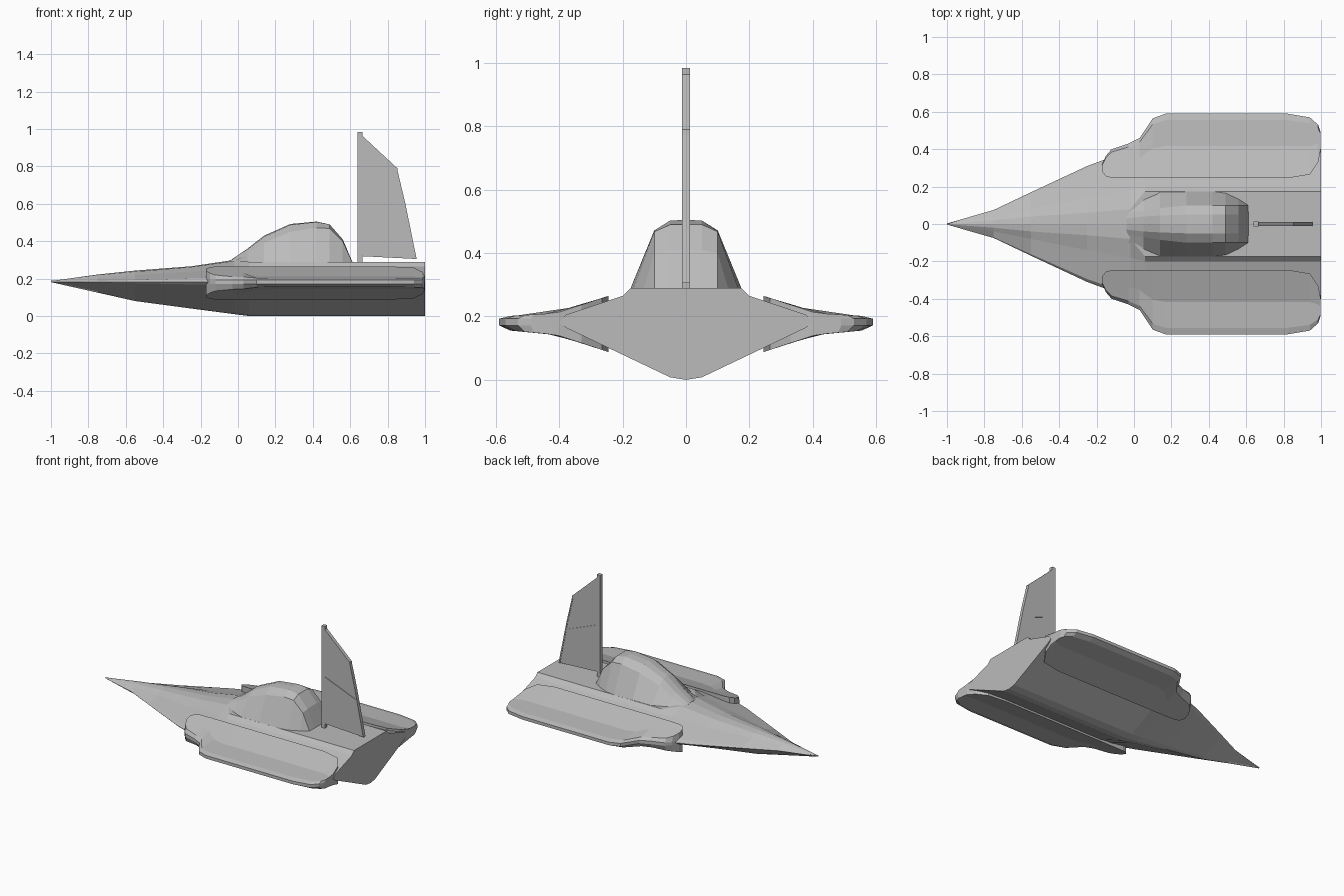
import bpy, bmesh

if "Cube" in bpy.data.objects:
    bpy.data.objects.remove(bpy.data.objects["Cube"])

grey = bpy.data.materials.new("light_grey")
grey.diffuse_color = (0.5, 0.5, 0.5, 1)
grey.use_nodes = True
grey.node_tree.nodes["Principled BSDF"].inputs["Base Color"].default_value = grey.diffuse_color


def finish(name, bm):
    bmesh.ops.remove_doubles(bm, verts=bm.verts, dist=0.0005)
    bmesh.ops.recalc_face_normals(bm, faces=bm.faces)
    me = bpy.data.meshes.new(name)
    bm.to_mesh(me)
    bm.free()
    me.materials.append(grey)
    ob = bpy.data.objects.new(name, me)
    bpy.context.collection.objects.link(ob)
    return ob


def loft(name, sections):
    """Skin a list of (x, [(y, z), ...]) closed rings and cap both ends."""
    bm = bmesh.new()
    rings = [[bm.verts.new((x, y, z)) for y, z in ring] for x, ring in sections]
    n = len(rings[0])
    for a, b in zip(rings, rings[1:]):
        for i in range(n):
            j = (i + 1) % n
            bm.faces.new((a[i], a[j], b[j], b[i]))
    bm.faces.new(rings[0])
    bm.faces.new(rings[-1])
    return finish(name, bm)


def mirrored(half):
    """Half section from the top centre down; mirror it across y = 0."""
    return half + [(-y, z) for y, z in reversed(half) if y > 0]


def plate(name, outline, half_thick):
    """Extrude an x-z outline across y."""
    bm = bmesh.new()
    f = bm.faces.new([bm.verts.new((x, -half_thick, z)) for x, z in outline])
    out = bmesh.ops.extrude_face_region(bm, geom=[f])
    verts = [v for v in out["geom"] if isinstance(v, bmesh.types.BMVert)]
    bmesh.ops.translate(bm, verts=verts, vec=(0, 2 * half_thick, 0))
    return finish(name, bm)


# Hull: x, top z, shoulder y/z, knee y/z, edge y, keel half width, keel z
hull = []
for x, zt, ys, zs, yk, zk, ye, yb, zb in [
    (-1.0, .187, .001, .187, .002, .186, .003, .001, .181),
    (-.75, .222, .02, .218, .04, .206, .075, .012, .125),
    (-.55, .243, .04, .237, .08, .218, .17, .02, .080),
    (-.25, .266, .06, .262, .14, .237, .31, .03, .040),
    (-.02, .300, .08, .294, .18, .262, .395, .045, .010),
    (.06, .290, .175, .290, .20, .265, .40, .05, .000),
    (1.0, .290, .175, .290, .20, .265, .40, .05, .000),
]:
    mid = .183
    hull.append((x, mirrored([
        (0, zt), (ys, zs), (yk, zk), (ye * .95, mid + .055 * ye), (ye, mid),
        (ye * .95, mid - .045 * ye), (yb, zb + .008), (0, zb)])))
loft("hull", hull)

# Canopy: x, top z, crown y/z, cheek y/z, foot y
canopy = []
for x, zt, y1, z1, y2, z2, y3 in [
    (-.04, .298, .03, .296, .06, .288, .10),
    (.05, .360, .04, .354, .07, .330, .14),
    (.14, .430, .045, .424, .085, .392, .178),
    (.28, .492, .05, .487, .10, .450, .178),
    (.42, .505, .05, .503, .10, .472, .178),
    (.49, .490, .05, .490, .10, .468, .168),
    (.56, .410, .05, .410, .10, .400, .135),
    (.612, .288, .05, .288, .10, .286, .102),
]:
    canopy.append((x, mirrored([(0, zt), (y1, z1), (y2, z2), (y3, .282), (0, .280)])))
loft("canopy", canopy)


# Side pods wrapping the hull edges: x, inner y, outer y
def pod_top(y):
    return .265 - .33 * (y - .245) if y < .41 else .2105 - .06 * (y - .41)


def pod_bottom(y):
    return .088 + .33 * (y - .245) if y < .41 else .1425 + .09 * (y - .41)


for side, label in ((1, "left"), (-1, "right")):
    pod = []
    for x, yi, yo in [
        (-.17, .28, .32), (-.15, .255, .365), (-.12, .247, .40), (-.03, .245, .43),
        (.03, .245, .46), (.10, .245, .565), (.17, .245, .59), (.82, .245, .59),
        (.94, .265, .57), (.985, .33, .53), (.998, .40, .49),
    ]:
        ys = [yi + (yo - yi) * t for t in (0, .5, .9)]
        ring = [(y, pod_top(y)) for y in ys] + [(yo, .193), (yo, .172)]
        ring += [(y, pod_bottom(y)) for y in reversed(ys)]
        pod.append((x, [(side * y, z) for y, z in ring]))
    loft(label + "_side_pod", pod)

# Tail fin: front post, blade and two thin ribs
plate("fin_post", [(.64, .285), (.665, .285), (.665, .985), (.64, .985)], .013)
plate("fin_blade", [(.66, .320), (.955, .305), (.895, .60), (.85, .79), (.66, .968)], .009)
plate("fin_middle_rib", [(.66, .632), (.902, .537), (.900, .547), (.66, .642)], .012)
plate("fin_top_rib", [(.66, .935), (.855, .765), (.852, .790), (.66, .968)], .012)
plate("fin_rear_rib", [(.945, .306), (.955, .305), (.895, .60), (.85, .79), (.845, .78), (.887, .60)], .012)
